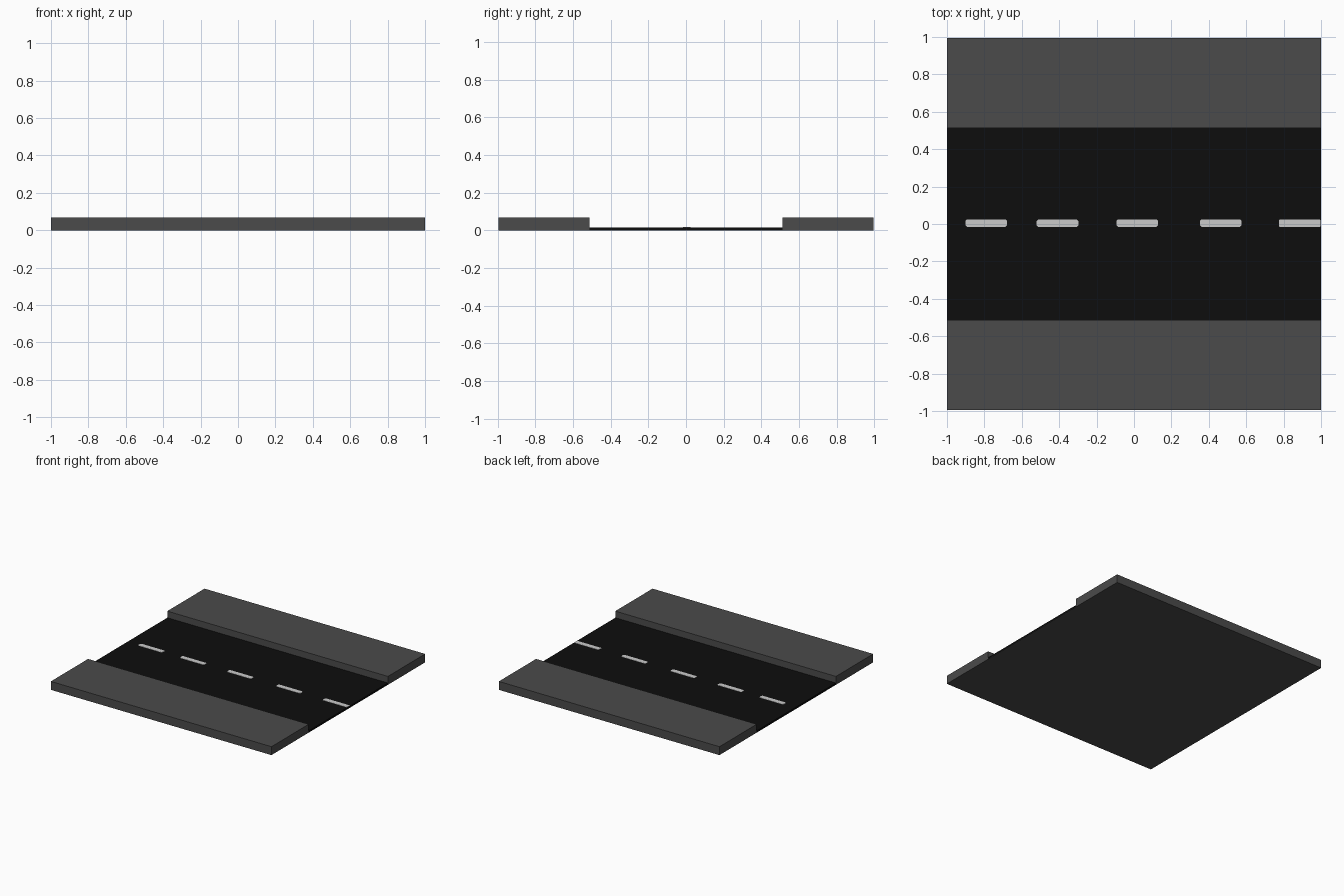
import bpy, bmesh

if "Cube" in bpy.data.objects:
    bpy.data.objects.remove(bpy.data.objects["Cube"])


def material(name, v):
    m = bpy.data.materials.new(name)
    m.diffuse_color = (v, v, v, 1)
    m.use_nodes = True
    m.node_tree.nodes["Principled BSDF"].inputs["Base Color"].default_value = m.diffuse_color
    return m


PAVING = material("paving grey", 0.07)
ASPHALT = material("asphalt black", 0.004)
PAINT = material("line paint", 0.59)


def plate(name, x0, x1, y0, y1, z0, z1, mat, cut=0.0):
    """Extruded rectangle, with optional clipped corners."""
    if cut:
        pts = [(x0 + cut, y0), (x1 - cut, y0), (x1, y0 + cut), (x1, y1 - cut),
               (x1 - cut, y1), (x0 + cut, y1), (x0, y1 - cut), (x0, y0 + cut)]
    else:
        pts = [(x0, y0), (x1, y0), (x1, y1), (x0, y1)]
    bm = bmesh.new()
    face = bm.faces.new([bm.verts.new((x, y, z0)) for x, y in pts])
    ext = bmesh.ops.extrude_face_region(bm, geom=[face], use_keep_orig=True)
    top = [g for g in ext["geom"] if isinstance(g, bmesh.types.BMVert)]
    bmesh.ops.translate(bm, verts=top, vec=(0, 0, z1 - z0))
    bmesh.ops.recalc_face_normals(bm, faces=bm.faces)
    mesh = bpy.data.meshes.new(name)
    bm.to_mesh(mesh)
    bm.free()
    mesh.materials.append(mat)
    ob = bpy.data.objects.new(name, mesh)
    bpy.context.collection.objects.link(ob)
    return ob


HALF, INNER, KERB, ROAD = 0.995, 0.513, 0.069, 0.015

# Raised pavements on both sides
plate("pavement_front", -1, 1, -HALF, -INNER, 0, KERB, PAVING)
plate("pavement_back", -1, 1, INNER, HALF, 0, KERB, PAVING)

# Road surface over a thin grey underside
plate("road_underside", -1, 1, -INNER, INNER, 0, 0.002, PAVING)
plate("road_surface", -1, 1, -INNER, INNER, 0.002, ROAD, ASPHALT)

# Dashed centre line
for i, x in enumerate((-0.9, -0.52, -0.093, 0.352, 0.775)):
    plate(f"lane_dash_{i + 1}", x, min(x + 0.222, 1), -0.015, 0.025,
          ROAD - 0.001, ROAD + 0.002, PAINT, 0.008 if i < 4 else 0.004)
